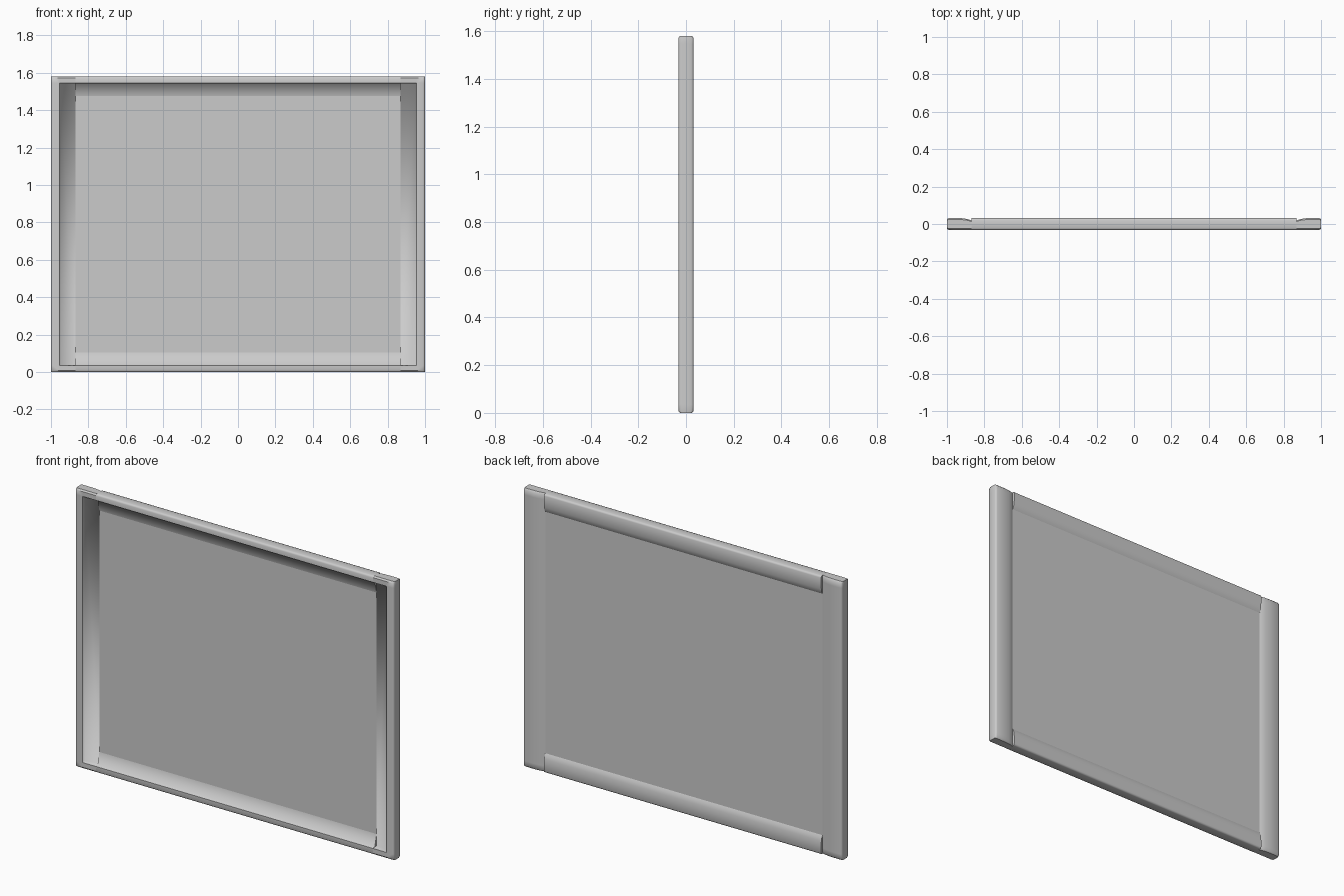
import bpy, bmesh, math

if "Cube" in bpy.data.objects:
    bpy.data.objects.remove(bpy.data.objects["Cube"])

H = 1.58        # overall height
HALF = 1.0      # half width
D = 0.032       # half depth
STILE_W, STILE_LIP = 0.13, 0.046
RAIL_W, RAIL_LIP = 0.105, 0.035


def profile(w, lip, raised=False, k=1.0):
    """Cross-section: (distance from outer edge, depth), front recess to rounded back."""
    inner = [(w, -D), (lip + .005, -D)] if raised else [(w, 0), (lip + .005, -.016)]
    pts = inner + [(lip, -D), (.010, -D), (.003, -.029), (0, -.022),
                   (0, .022), (.003, .029), (.010, D), (w * .5, D),
                   (w * .72, .0295), (w * .88, .025), (w, .018)]
    return [(u, y * k) for u, y in pts]


def loft(name, sections, place):
    """Skin a list of (position, profile) with end caps."""
    bm = bmesh.new()
    rings = [[bm.verts.new(place(u, y, t)) for u, y in prof] for t, prof in sections]
    for a, b in zip(rings, rings[1:]):
        for i in range(len(a) - 1):
            bm.faces.new((a[i], a[i + 1], b[i + 1], b[i]))
    bm.faces.new(rings[0])
    bm.faces.new(rings[-1])
    bmesh.ops.remove_doubles(bm, verts=bm.verts, dist=1e-5)
    bmesh.ops.dissolve_degenerate(bm, edges=bm.edges, dist=1e-5)
    bmesh.ops.recalc_face_normals(bm, faces=bm.faces)
    # outward check using the outermost edge
    mid = sum((f.calc_center_median().y * f.normal.y * f.calc_area() for f in bm.faces))
    if mid < 0:
        bmesh.ops.reverse_faces(bm, faces=bm.faces)
    for f in bm.faces:
        f.smooth = True
    # crisp lip line and end caps
    for e in bm.edges:
        cap = any(len(f.verts) > 4 for f in e.link_faces)
        on_lip = all(v.co.y < -D + .0005 for v in e.verts)
        sharp = len(e.link_faces) == 2 and e.calc_face_angle(0) > math.radians(30)
        if cap or (on_lip and sharp):
            e.smooth = False
    me = bpy.data.meshes.new(name)
    bm.to_mesh(me)
    bm.free()
    ob = bpy.data.objects.new(name, me)
    bpy.context.collection.objects.link(ob)
    return ob


# side stiles, full height with solid ends around the recess
full = profile(STILE_W, STILE_LIP, True)
cut = profile(STILE_W, STILE_LIP)
soft = profile(STILE_W, STILE_LIP, True, .75)
stile = [(0, soft), (.008, full), (RAIL_LIP, full), (RAIL_LIP + .004, cut),
         (H - RAIL_LIP - .004, cut), (H - RAIL_LIP, full), (H - .008, full), (H, soft)]
for side, s in (("left", -1), ("right", 1)):
    loft(side + "_stile", stile, lambda u, y, t: (s * (HALF - u), y, t))

# top and bottom rails between the stiles
inner_x = HALF - STILE_W
rail_prof = profile(RAIL_W, RAIL_LIP)
rail = [(-inner_x, rail_prof), (inner_x, rail_prof)]
loft("bottom_rail", rail, lambda u, y, t: (t, y, u))
loft("top_rail", rail, lambda u, y, t: (t, y, H - u))

# flat panel inside the frame
bpy.ops.mesh.primitive_cube_add(size=1, location=(0, .009, H / 2))
panel = bpy.context.object
panel.name = "panel"
panel.scale = (2 * inner_x + .004, .014, H - 2 * RAIL_W + .004)
